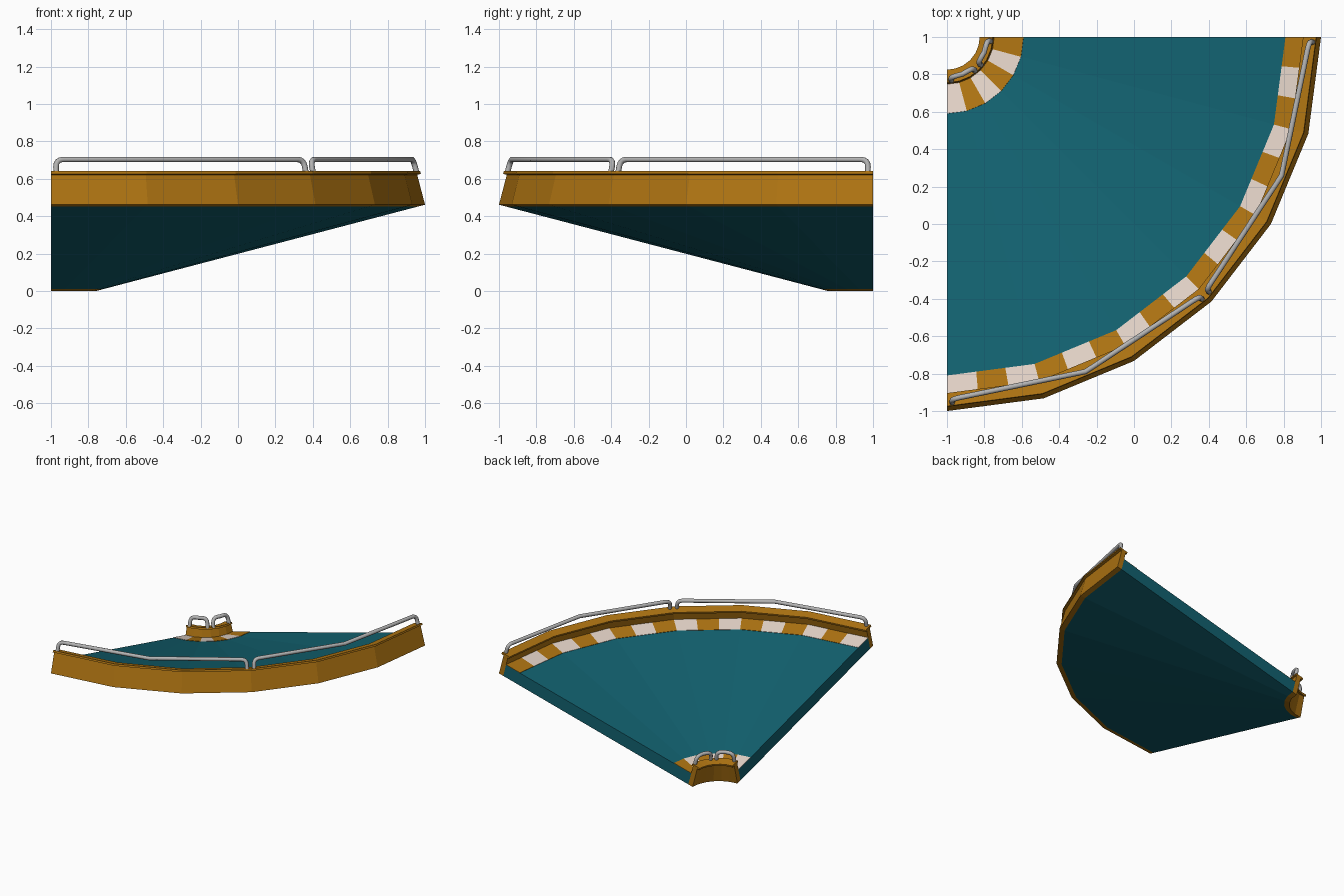
import bpy, bmesh, math
from mathutils import Vector

if "Cube" in bpy.data.objects:
    bpy.data.objects.remove(bpy.data.objects["Cube"])

TILT = math.radians(14.7)           # banking angle
C, S = math.cos(TILT), math.sin(TILT)
U = 1.76 / C                        # full width along the bank
T, WALL, TOP = 0.10, 0.04, 0.165    # slab thickness, wall thickness, wall height


def material(name, rgb):
    m = bpy.data.materials.new(name)
    m.diffuse_color = (*rgb, 1)
    m.use_nodes = True
    m.node_tree.nodes["Principled BSDF"].inputs["Base Color"].default_value = m.diffuse_color
    return m


TEAL = material("teal", (0.006, 0.12, 0.16))
ORANGE = material("orange", (0.43, 0.175, 0.006))
WHITE = material("off_white", (0.78, 0.66, 0.58))
GREY = material("steel", (0.45, 0.45, 0.45))


def bank(u, v):
    """Banked cross-section coordinates -> radius, height."""
    return 0.24 + u * C - v * S, u * S + v * C


def place(r, z, deg, faceted=True):
    """Point on the turn; faceted keeps it on the 15 degree chords."""
    if faceted:
        r *= math.cos(math.radians(7.5)) / math.cos(math.radians(deg % 15 - 7.5))
    a = math.radians(deg)
    return Vector((-1 + r * math.sin(a), 1 - r * math.cos(a), z))


def sweep(bm, u0, u1, v0, v1, angles, mat=0):
    """Sweep a banked rectangle through the given angles with end caps."""
    prof = [bank(*p) for p in ((u0, v0), (u1, v0), (u1, v1), (u0, v1))]
    rings = [[bm.verts.new(place(r, z, a)) for r, z in prof] for a in angles]
    faces = [bm.faces.new(rings[0]), bm.faces.new(rings[-1][::-1])]
    for a, b in zip(rings, rings[1:]):
        for i in range(4):
            j = (i + 1) % 4
            faces.append(bm.faces.new((a[i], b[i], b[j], a[j])))
    for f in faces:
        f.material_index = mat


def finish(bm, name, mats):
    bmesh.ops.recalc_face_normals(bm, faces=bm.faces)
    me = bpy.data.meshes.new(name)
    bm.to_mesh(me)
    bm.free()
    for m in mats:
        me.materials.append(m)
    ob = bpy.data.objects.new(name, me)
    bpy.context.collection.objects.link(ob)


STEPS = [15 * i for i in range(7)]

# road slab
bm = bmesh.new()
sweep(bm, WALL, U - WALL, 0, T, STEPS)
finish(bm, "road_slab", [TEAL])

# side walls with overhanging caps
for name, wall, cap in (("inner_wall", (0, WALL), (-0.02, 0.052)),
                        ("outer_wall", (U - WALL, U), (U - 0.052, U + 0.02))):
    bm = bmesh.new()
    sweep(bm, *wall, 0, TOP, STEPS)
    sweep(bm, *cap, TOP, TOP + 0.015, STEPS)
    finish(bm, name, [ORANGE])

# striped kerbs
for name, u0, u1, step in (("inner_kerb", WALL, 0.202, 15),
                           ("outer_kerb", 1.65, U - WALL, 5)):
    bm = bmesh.new()
    for i in range(90 // step):
        sweep(bm, u0, u1, T, T + 0.003, (i * step, (i + 1) * step), i % 2)
    finish(bm, name, [WHITE, ORANGE])


def rail(name, u, start, end, bend):
    """Bent tube: post, rounded corner, kinked bar, corner, post."""
    def pt(v, deg):
        return place(*bank(u, v), deg, False)
    mid = (start + end) / 2
    base_a, top_a = pt(0.175, start), pt(0.25, start)
    base_b, top_b = pt(0.175, end), pt(0.25, end)
    centre = pt(0.25, mid)

    def corner(base, top):
        p = top + (base - top).normalized() * bend
        q = top + (centre - top).normalized() * bend
        ts = [i / 4 for i in range(5)]
        return [p * (1 - t) ** 2 + top * 2 * t * (1 - t) + q * t * t for t in ts]

    pts = [base_a, *corner(base_a, top_a), centre, *corner(base_b, top_b)[::-1], base_b]
    cu = bpy.data.curves.new(name, "CURVE")
    cu.dimensions = "3D"
    cu.bevel_depth = 0.015
    cu.bevel_resolution = 2
    cu.use_fill_caps = True
    sp = cu.splines.new("POLY")
    sp.points.add(len(pts) - 1)
    for p, co in zip(sp.points, pts):
        p.co = (*co, 1)
    cu.materials.append(GREY)
    ob = bpy.data.objects.new(name, cu)
    bpy.context.collection.objects.link(ob)
    bpy.ops.object.select_all(action="DESELECT")
    ob.select_set(True)
    bpy.context.view_layer.objects.active = ob
    bpy.ops.object.convert(target="MESH")
    bpy.ops.object.shade_smooth_by_angle(angle=math.radians(50))


# guard rails, two on each wall
for side, u, gap in (("outer", U, 0.8), ("inner", 0.04, 5.5)):
    for k in range(2):
        rail(f"{side}_rail_{k + 1}", u, 45 * k + gap, 45 * k + 45 - gap, 0.04)
